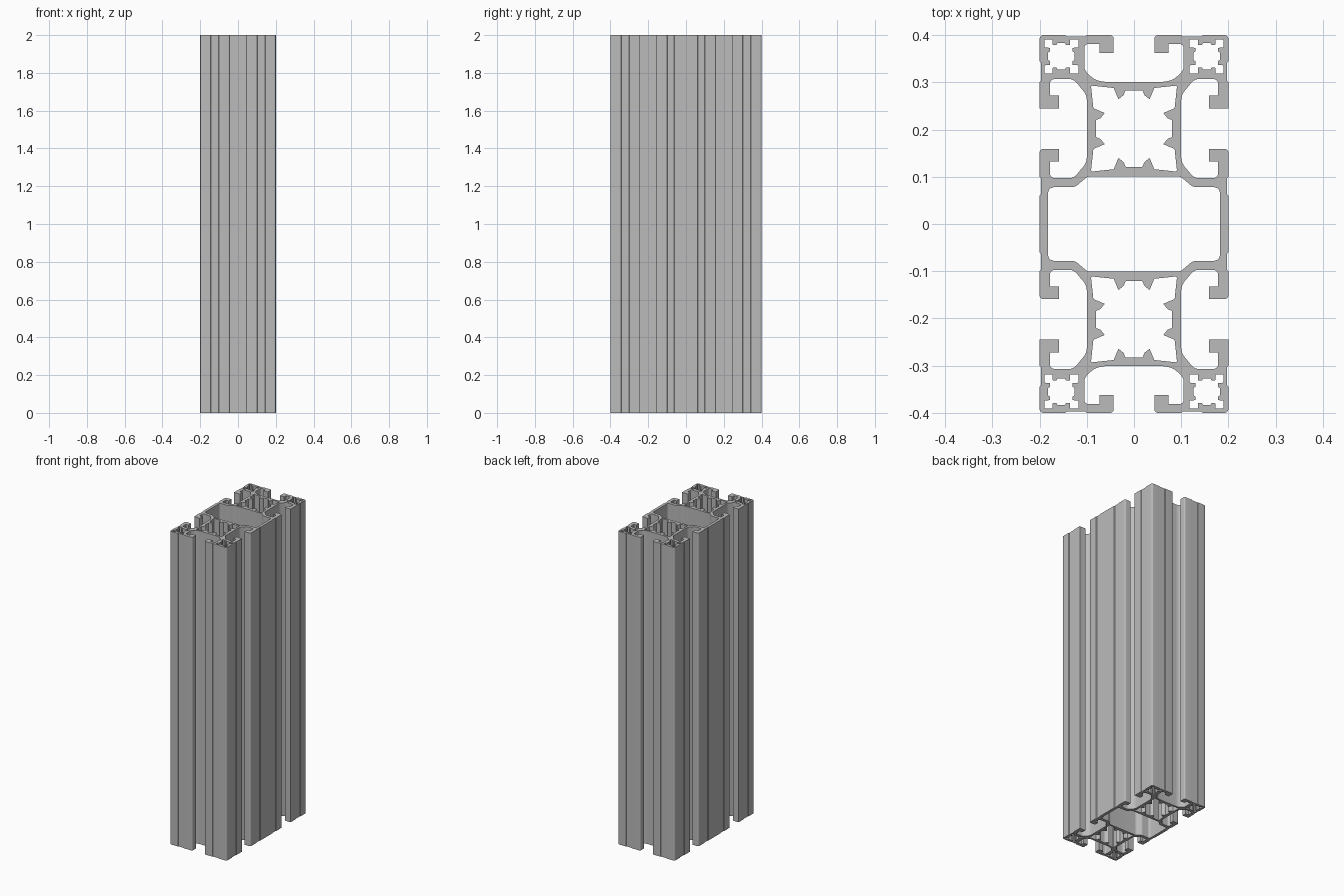
import bpy
import bmesh
import math
from mathutils import Vector

if "Cube" in bpy.data.objects:
    bpy.data.objects.remove(bpy.data.objects["Cube"], do_unlink=True)

LENGTH = 2.0


def rounded(points, steps=5):
    """Replace each (x, y, radius) corner of a closed loop by a tangent arc."""
    result = []
    for i, (x, y, radius) in enumerate(points):
        p = Vector((x, y))
        if radius == 0:
            result.append(p)
            continue
        a = (Vector(points[i - 1][:2]) - p).normalized()
        b = (Vector(points[(i + 1) % len(points)][:2]) - p).normalized()
        half = a.angle(b) / 2
        centre = p + (a + b).normalized() * radius / math.sin(half)
        start = p + a * radius / math.tan(half) - centre
        end = p + b * radius / math.tan(half) - centre
        for k in range(steps + 1):
            arm = start.lerp(end, k / steps).normalized() * radius
            result.append(centre + arm)
    return result


def four_way(quarter):
    """Mirror a clockwise quarter loop across both axes."""
    right = quarter + [(x, -y, r) for x, y, r in reversed(quarter)]
    return right + [(-x, y, r) for x, y, r in reversed(right)]


def eight_way(eighth):
    """Mirror an eighth across the diagonal and then both axes."""
    return four_way(eighth + [(y, x, r) for x, y, r in reversed(eighth)])


def shifted(points, dx, dy):
    return [(x + dx, y + dy, r) for x, y, r in points]


# Outer outline: end slot, corner block, side slot, central side wall
outer = four_way([
    (0.085, 0.301, 0.05), (0.105, 0.328, 0.015), (0.105, 0.381, 0.008),
    (0.073, 0.381, 0), (0.073, 0.362, 0), (0.043, 0.362, 0),
    (0.043, 0.4, 0.008), (0.1, 0.4, 0), (0.103, 0.397, 0),
    (0.142, 0.397, 0), (0.145, 0.4, 0), (0.2, 0.4, 0.009),
    (0.2, 0.345, 0), (0.197, 0.342, 0), (0.197, 0.303, 0),
    (0.2, 0.3, 0), (0.2, 0.245, 0), (0.159, 0.245, 0),
    (0.159, 0.272, 0), (0.178, 0.272, 0), (0.178, 0.307, 0.01),
    (0.128, 0.307, 0.02), (0.1, 0.273, 0.03),
    (0.1, 0.13, 0.03), (0.128, 0.097, 0.02), (0.178, 0.097, 0.01),
    (0.178, 0.132, 0), (0.159, 0.132, 0), (0.159, 0.159, 0),
    (0.2, 0.159, 0.008), (0.2, 0.1, 0), (0.197, 0.097, 0),
    (0.197, 0.063, 0), (0.2, 0.06, 0),
])

# Large hollow in the middle
hollow = four_way([
    (0.098, 0.101, 0.02), (0.125, 0.078, 0.02), (0.182, 0.078, 0.013),
])

# Toothed core chambers and small corner channels
core = eight_way([
    (0.018, 0.081, 0.004), (0.022, 0.071, 0), (0.033, 0.062, 0),
    (0.043, 0.086, 0), (0.089, 0.091, 0.004),
])
channel = eight_way([
    (0.008, 0.028, 0), (0.01, 0.024, 0), (0.018, 0.024, 0),
    (0.019, 0.036, 0), (0.036, 0.036, 0),
])
# The diagonal mirror repeats the square corner point, so keep it once
channel = list(dict.fromkeys(channel))

loops = [outer, hollow]
for side in (1, -1):
    loops.append(shifted(core, 0, side * 0.202))
    for end in (1, -1):
        loops.append(shifted(channel, end * 0.154, side * 0.355))

# Filled profile extruded to full length
curve = bpy.data.curves.new("extrusion_profile", 'CURVE')
curve.dimensions = '2D'
curve.fill_mode = 'BOTH'
curve.extrude = LENGTH / 2
for loop in loops:
    points = rounded(loop)
    spline = curve.splines.new('POLY')
    spline.points.add(len(points) - 1)
    for target, p in zip(spline.points, points):
        target.co = (p.x, p.y, 0, 1)
    spline.use_cyclic_u = True

helper = bpy.data.objects.new("profile_helper", curve)
bpy.context.collection.objects.link(helper)
graph = bpy.context.evaluated_depsgraph_get()
mesh = bpy.data.meshes.new_from_object(helper.evaluated_get(graph))
bpy.data.objects.remove(helper, do_unlink=True)

# Weld the caps to the walls and stand the bar on the ground
bm = bmesh.new()
bm.from_mesh(mesh)
bmesh.ops.remove_doubles(bm, verts=bm.verts, dist=0.0002)
bmesh.ops.recalc_face_normals(bm, faces=bm.faces)
bmesh.ops.translate(bm, verts=bm.verts, vec=(0, 0, LENGTH / 2))
bm.to_mesh(mesh)
bm.free()

bar = bpy.data.objects.new("slotted_bar", mesh)
bpy.context.collection.objects.link(bar)

# Plain grey metal
grey = bpy.data.materials.new("plain_grey")
grey.use_nodes = True
colour = (0.5, 0.5, 0.5, 1)
grey.diffuse_color = colour
grey.node_tree.nodes["Principled BSDF"].inputs["Base Color"].default_value = colour
mesh.materials.clear()
mesh.materials.append(grey)

bpy.context.view_layer.objects.active = bar
bar.select_set(True)
bpy.ops.object.shade_smooth_by_angle(angle=math.radians(30))
